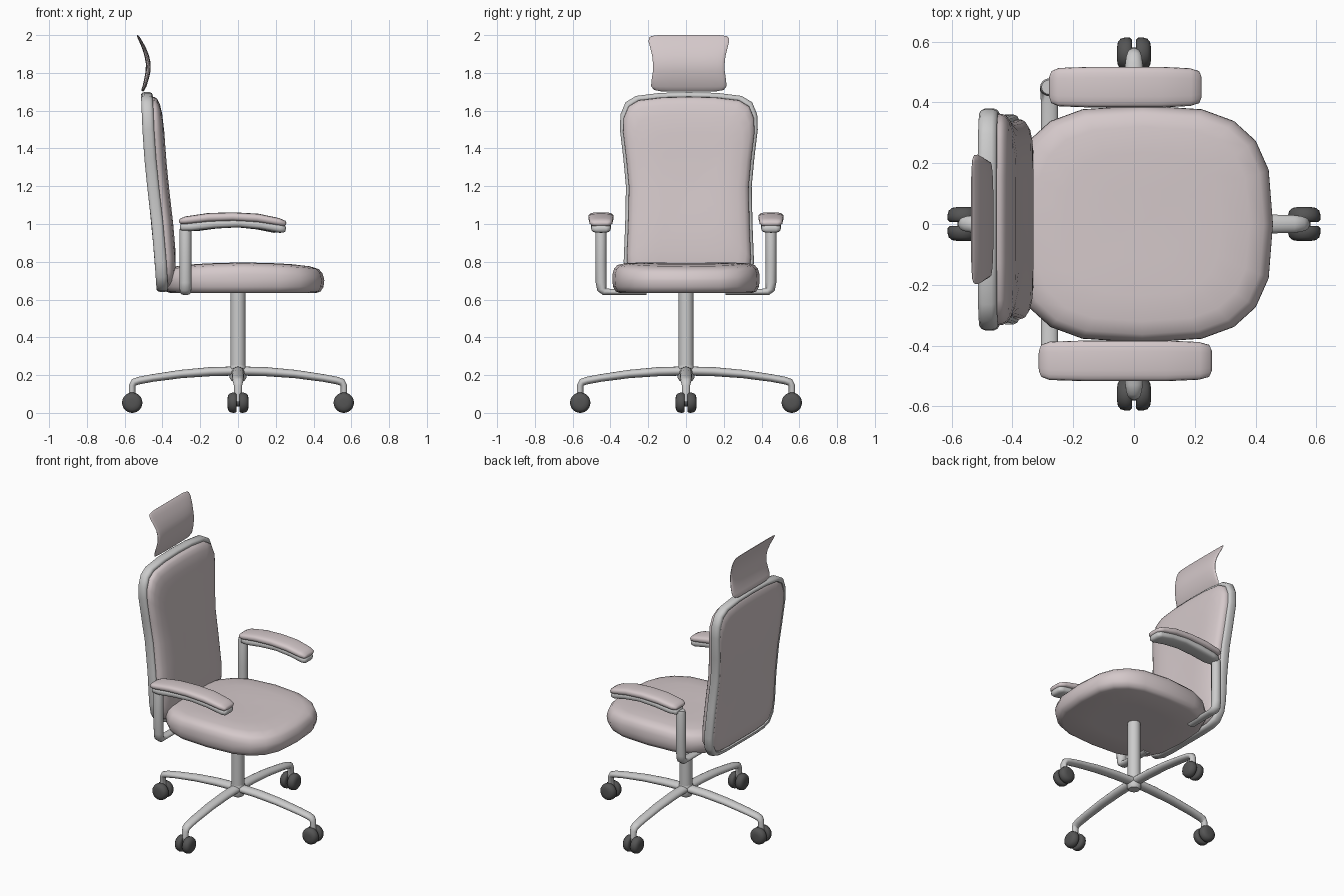
import bpy, bmesh, math
from mathutils import Vector

if "Cube" in bpy.data.objects:
    bpy.data.objects.remove(bpy.data.objects["Cube"])


def material(name, rgb):
    m = bpy.data.materials.new(name)
    m.diffuse_color = (*rgb, 1)
    m.use_nodes = True
    m.node_tree.nodes["Principled BSDF"].inputs["Base Color"].default_value = m.diffuse_color
    return m


FABRIC = material("fabric", (0.66, 0.58, 0.59))
RUBBER = material("rubber", (0.09, 0.09, 0.09))


def loft(name, rings, mat=None, closed=False, angle=50):
    """Skin a list of equally long point rings; cap the ends or join them."""
    bm = bmesh.new()
    vs = [[bm.verts.new(p) for p in r] for r in rings]
    n = len(vs[0])
    pairs = list(zip(vs, vs[1:])) + ([(vs[-1], vs[0])] if closed else [])
    for a, b in pairs:
        for i in range(n):
            j = (i + 1) % n
            bm.faces.new((a[i], a[j], b[j], b[i]))
    if not closed:
        bm.faces.new(vs[0])
        bm.faces.new(vs[-1])
    bmesh.ops.recalc_face_normals(bm, faces=bm.faces)
    me = bpy.data.meshes.new(name)
    bm.to_mesh(me)
    bm.free()
    ob = bpy.data.objects.new(name, me)
    bpy.context.collection.objects.link(ob)
    if mat:
        me.materials.append(mat)
    bpy.ops.object.select_all(action='DESELECT')
    ob.select_set(True)
    bpy.context.view_layer.objects.active = ob
    bpy.ops.object.shade_smooth_by_angle(angle=math.radians(angle))
    return ob


def superellipse(n, e):
    def f(v):
        return math.copysign(abs(v) ** (2 / e), v) if abs(v) > 1e-9 else 0.0
    return [(f(math.cos(2 * math.pi * i / n)), f(math.sin(2 * math.pi * i / n))) for i in range(n)]


def sweep(name, path, sizes, side, mat=None, n=16, e=2.0, angle=50):
    """Tube along a planar path; sizes are (half width along side, half thickness)."""
    pts = [Vector(p) for p in path]
    side = Vector(side).normalized()
    rings = []
    for i, p in enumerate(pts):
        t = (pts[min(i + 1, len(pts) - 1)] - pts[max(i - 1, 0)]).normalized()
        up = t.cross(side)
        w, h = sizes[i]
        rings.append([p + side * (w * a) + up * (h * b) for a, b in superellipse(n, e)])
    return loft(name, rings, mat, angle=angle)


def lerp(table, v):
    for (a, fa), (b, fb) in zip(table, table[1:]):
        if v <= b:
            return fa + (fb - fa) * (v - a) / (b - a)
    return table[-1][1]


# Four-star base: curved legs ending in caster pins, twin wheels
LEG = [(0, .222, .034, .024), (.15, .218, .034, .024), (.3, .206, .033, .022), (.45, .185, .031, .02),
       (.525, .171, .029, .02), (.55, .162, .026, .02), (.56, .145, .022, .018), (.561, .05, .018, .018)]
WHEEL = [(.007, .03), (.007, .046), (.014, .053), (.028, .054), (.044, .049), (.053, .038), (.056, .02)]
for k in range(4):
    a = k * math.pi / 2
    out = Vector((math.cos(a), math.sin(a), 0))
    tan = Vector((-math.sin(a), math.cos(a), 0))
    up = Vector((0, 0, 1))
    sweep(f"base_leg_{k}", [out * r + up * z for r, z, _, _ in LEG], [s[2:] for s in LEG], tan)
    hub = out * .56 + up * .054
    for s in (-1, 1):
        rings = [[hub + tan * (s * o) + (out * c + up * d) * r for c, d in superellipse(24, 2)]
                 for o, r in WHEEL]
        loft(f"caster_wheel_{k}_{'a' if s < 0 else 'b'}", rings, RUBBER)
    sweep(f"caster_axle_{k}", [hub - tan * .03, hub + tan * .03], [(.02, .02)] * 2, out, RUBBER)

# Hub and column
sweep("base_hub", [(0, 0, z) for z in (.17, .185, .235, .25)],
      [(r, r) for r in (.034, .044, .044, .04)], (1, 0, 0), n=24)
sweep("column", [(0, 0, .2), (0, 0, .66)], [(.04, .04)] * 2, (1, 0, 0), n=24)

# Seat cushion: superellipse rings (scale, height), crown falling off along x
SEAT = [(.02, .635), (.5, .635), (.9, .635), (.955, .643), (.99, .667), (1, .7), (.997, .735),
        (.975, .765), (.93, .783), (.82, .793), (.6, .796), (.3, .795), (.02, .794)]
rings = []
for s, z in SEAT:
    rings.append([(.027 + .43 * s * c, .39 * s * d, z - (.025 * (s * c) ** 2 if z > .71 else 0))
                  for c, d in superellipse(20, 3)])
loft("seat", rings, FABRIC, angle=60)

# Backrest: half outline (half width, z) mirrored, following a leaning spine
HALF = [(0, .64), (.15, .64), (.24, .645), (.30, .665), (.335, .72), (.345, .8), (.337, 1.0), (.333, 1.2),
        (.347, 1.35), (.365, 1.5), (.362, 1.58), (.335, 1.645), (.28, 1.678), (.15, 1.694), (0, 1.698)]
OUTLINE = HALF + [(-d, z) for d, z in HALF[-2:0:-1]]
SPINE = [(.6, -.397), (.8, -.41), (1.0, -.427), (1.2, -.45), (1.35, -.465), (1.5, -.475), (1.72, -.484)]
BACK_Y, BACK_Z = .015, 1.17


def back_ring(scale, inset, depth):
    ring = []
    for d, z in OUTLINE:
        zz = BACK_Z + (z - BACK_Z) * scale * (1 - inset / .53)
        ring.append((lerp(SPINE, zz) + depth, BACK_Y + d * scale * (1 - inset / .35), zz))
    return ring


FRAME = [(0, -.014), (.005, -.026), (.013, -.031), (.024, -.029), (.03, -.015),
         (.03, .015), (.024, .028), (.013, .031), (.005, .026), (0, .014)]
loft("back_frame", [back_ring(1, i, d) for i, d in FRAME], closed=True)
CUSHION = [(.02, -.031), (.4, -.031), (.8, -.031), (.93, -.028), (.955, -.015), (.955, .02), (.95, .042),
           (.93, .055), (.88, .067), (.78, .077), (.6, .084), (.4, .084), (.2, .083), (.02, .082)]
loft("back_cushion", [back_ring(s, 0, d) for s, d in CUSHION], FABRIC, angle=60)

# Headrest: thin curved pad (x, z, half width, half thickness)
HEAD = [(-.507, 1.703, .15, .004), (-.504, 1.71, .185, .008), (-.495, 1.73, .2, .01),
        (-.484, 1.77, .196, .012), (-.476, 1.81, .19, .013), (-.475, 1.85, .19, .013),
        (-.483, 1.89, .194, .012), (-.497, 1.93, .204, .01), (-.514, 1.965, .213, .008),
        (-.526, 1.987, .211, .006), (-.531, 1.995, .198, .004), (-.534, 2.0, .16, .002)]
sweep("headrest", [(x, BACK_Y, z) for x, z, _, _ in HEAD], [h[2:] for h in HEAD],
      (0, 1, 0), FABRIC, n=24, e=3, angle=60)

# Armrests: bent support, metal tray and soft pad; the +y one is a little shorter
PAD = [(-.285, 1.012, .035, .006), (-.277, 1.014, .053, .015), (-.25, 1.019, .063, .021),
       (-.13, 1.034, .067, .024), (0, 1.038, .067, .024), (.13, 1.031, .067, .024),
       (.24, 1.011, .062, .021), (.273, 1.002, .053, .016), (.282, 1.0, .035, .006)]
TRAY = [(-.28, .982, .03, .012), (-.27, .983, .042, .02), (-.22, .986, .05, .024),
        (-.1, 1.0, .052, .024), (.03, 1.006, .052, .024), (.15, .995, .052, .024),
        (.25, .977, .052, .024), (.272, .973, .046, .019), (.28, .972, .03, .01)]
POST = [(.21, .64, .028, .016), (.4, .64, .028, .016), (.432, .642, .03, .02), (.445, .655, .031, .026),
        (.449, .69, .031, .029), (.45, .8, .031, .029), (.45, .97, .031, .029), (.45, .99, .026, .024)]
for s, label, k in ((-1, "right", 1.0), (1, "left", .88)):
    sweep(f"arm_support_{label}", [(-.278, s * y, z) for y, z, _, _ in POST],
          [p[2:] for p in POST], (1, 0, 0))
    for part, table, mat in (("tray", TRAY, None), ("pad", PAD, FABRIC)):
        sweep(f"arm_{part}_{label}", [(-.027 + k * x, s * .45, z) for x, z, _, _ in table],
              [t[2:] for t in table], (0, 1, 0), mat, n=20, e=3, angle=60)
